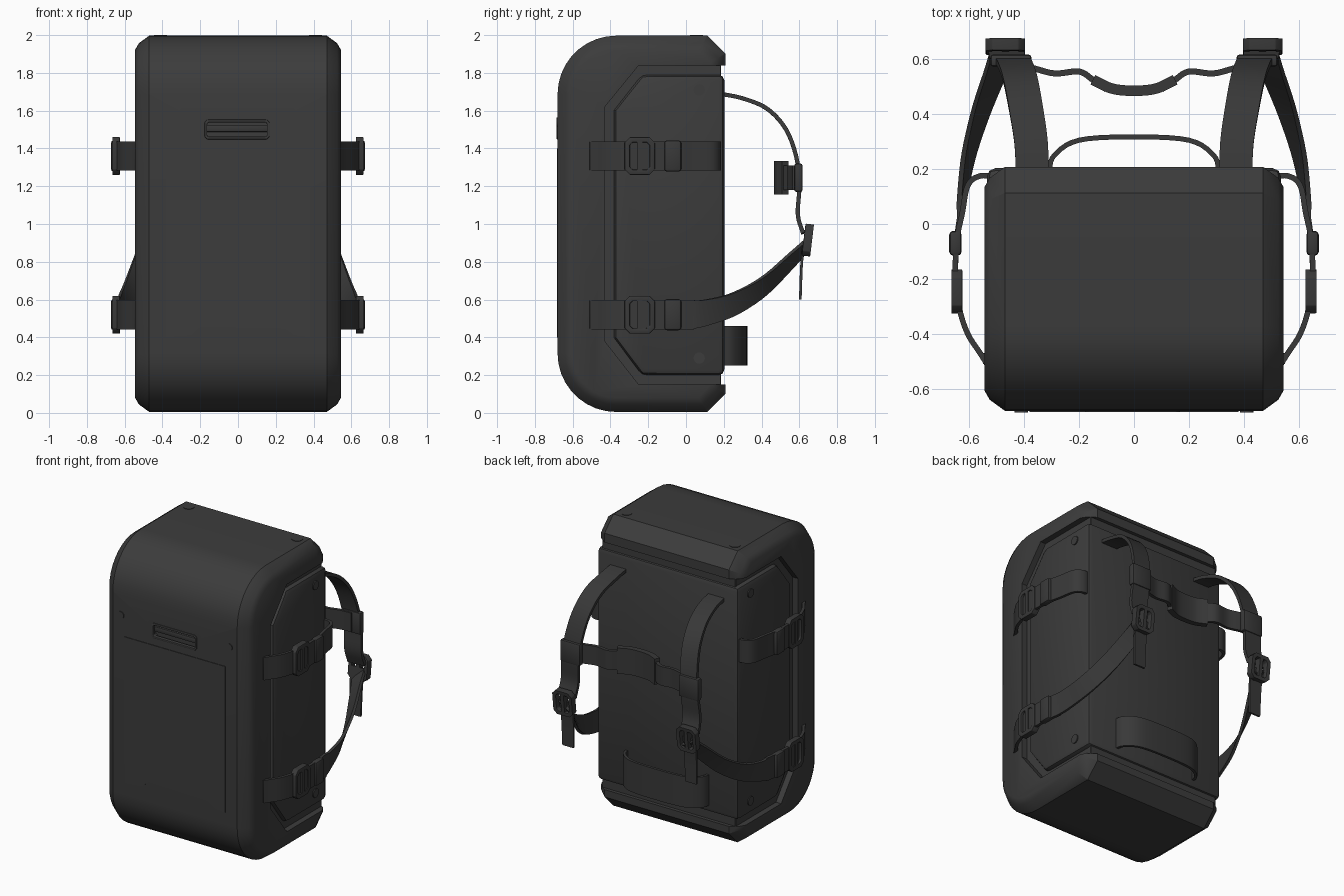
import bpy, bmesh, math
from mathutils import Vector as V

if "Cube" in bpy.data.objects:
    bpy.data.objects.remove(bpy.data.objects["Cube"])

charcoal = bpy.data.materials.new("charcoal fabric")
charcoal.diffuse_color = (0.045, 0.045, 0.045, 1)
charcoal.use_nodes = True
charcoal.node_tree.nodes["Principled BSDF"].inputs["Base Color"].default_value = charcoal.diffuse_color
webbing = bpy.data.materials.new("dark webbing")
webbing.diffuse_color = (0.04, 0.04, 0.04, 1)
webbing.use_nodes = True
webbing.node_tree.nodes["Principled BSDF"].inputs["Base Color"].default_value = webbing.diffuse_color


def finish(name, bm, mat, bevel=0, smooth=True):
    bmesh.ops.recalc_face_normals(bm, faces=bm.faces)
    me = bpy.data.meshes.new(name)
    bm.to_mesh(me)
    bm.free()
    ob = bpy.data.objects.new(name, me)
    bpy.context.collection.objects.link(ob)
    me.materials.append(mat)
    bpy.ops.object.select_all(action='DESELECT')
    ob.select_set(True)
    bpy.context.view_layer.objects.active = ob
    if bevel:
        m = ob.modifiers.new("bevel", 'BEVEL')
        m.width, m.segments, m.angle_limit = bevel, 2, math.radians(40)
        bpy.ops.object.modifier_apply(modifier="bevel")
    if smooth:
        bpy.ops.object.shade_smooth_by_angle(angle=math.radians(32))
    return ob


def loft(name, rings, mat, caps=True, bevel=0):
    """Skin a list of equal-length closed rings of points."""
    bm = bmesh.new()
    rv = [[bm.verts.new(p) for p in r] for r in rings]
    n = len(rv[0])
    for a, b in zip(rv, rv[1:]):
        for i in range(n):
            bm.faces.new((a[i], a[(i + 1) % n], b[(i + 1) % n], b[i]))
    if caps:
        bm.faces.new(rv[0])
        bm.faces.new(rv[-1])
    return finish(name, bm, mat, bevel)


def box(name, c, size, mat, bevel=0.01):
    x, y, z = (s / 2 for s in size)
    rect = [(-x, -y), (x, -y), (x, y), (-x, y)]
    return loft(name, [[V(c) + V((a, b, h)) for a, b in rect] for h in (-z, z)], mat, bevel=bevel)


def ribbon(name, pts, w0, w1, thick, mat, sub=5):
    """Flat strap along a smooth path; half-width vector blends from w0 to w1."""
    p = [V(q) for q in pts]
    p = [2 * p[0] - p[1]] + p + [2 * p[-1] - p[-2]]
    path = []
    for a, b, c, d in zip(p, p[1:], p[2:], p[3:]):
        for k in range(sub):
            t = k / sub
            path.append(0.5 * (2 * b + (c - a) * t + (2 * a - 5 * b + 4 * c - d) * t**2
                               + (3 * b - a - 3 * c + d) * t**3))
    path.append(p[-2])
    rings, last = [], len(path) - 1
    for i, q in enumerate(path):
        tan = (path[min(i + 1, last)] - path[max(i - 1, 0)]).normalized()
        w = V(w0).lerp(V(w1), i / last)
        size = w.length
        w = (w - tan * w.dot(tan)).normalized() * size
        n = tan.cross(w).normalized() * thick / 2
        rings.append([q + w + n, q + w - n, q - w - n, q - w + n])
    return loft(name, rings, mat)


def buckle(name, c, u, v, a, b, depth, rim, mat, bar=True):
    """Corner-cut frame in the plane of u and v, with a cross bar along v."""
    c, u, v = V(c), V(u).normalized(), V(v).normalized()
    n = u.cross(v) * depth / 2

    def ring(a, b, k, off):
        return [c + u * x + v * y + off for x, y in (
            (a, b - k), (a - k, b), (k - a, b), (-a, b - k),
            (-a, k - b), (k - a, -b), (a - k, -b), (a, k - b))]
    o0, o1 = ring(a, b, rim, -n), ring(a, b, rim, n)
    i0, i1 = (ring(a - rim, b - rim, rim / 2, s) for s in (-n, n))
    loft(name, [o0, o1, i1, i0, o0], mat, caps=False, bevel=0.004)
    if bar:
        r = rim * 0.5
        sq = [u * r + n, n - u * r, -n - u * r, u * r - n]
        loft(name + "_bar", [[c + v * s + q for q in sq] for s in (-b + rim / 2, b - rim / 2)], mat)


def disc(name, c, axis, r, depth, mat):
    a = V(axis)
    u = a.orthogonal().normalized()
    w = a.cross(u)
    circle = [(u * math.cos(t * math.pi / 8) + w * math.sin(t * math.pi / 8)) for t in range(16)]
    loft(name, [[V(c) + q * r + a * s * depth / 2 for q in circle] for s in (-1, 1)], mat)


def cut(ob, cutter):
    m = ob.modifiers.new("cut", 'BOOLEAN')
    m.operation, m.solver, m.object = 'DIFFERENCE', 'EXACT', cutter
    bpy.ops.object.select_all(action='DESELECT')
    bpy.context.view_layer.objects.active = ob
    ob.select_set(True)
    bpy.ops.object.modifier_apply(modifier="cut")
    bpy.data.objects.remove(cutter)


# Hard shell: side profile with rounded front, chamfered back and rims
def profile(d):
    R, y0, y1, z0, z1, k = 0.31, -0.68 + d, 0.208 - d, 0.005 + d, 1.997 - d, 0.095 - d * 0.4
    r = R - d
    pts = [(y1, z0 + k), (y1, z1 - k), (y1 - k, z1)]
    for cz, start in ((z1 - r, 90), (z0 + r, 180)):
        for i in range(10):
            t = math.radians(start + i * 10)
            pts.append((y0 + r + r * math.cos(t), cz + r * math.sin(t)))
    return pts + [(y1 - k, z0)]


rims = ((-0.545, 0.075), (-0.525, 0.04), (-0.47, 0), (0.47, 0), (0.525, 0.04), (0.545, 0.075))
shell = loft("shell", [[(x, y, z) for y, z in profile(d)] for x, d in rims], charcoal)


# Recess for the side panels and back panel, then the inner panel block itself
def panel(g, back):
    return [(back, 0.15 + g), (-0.25 + g / 3, 0.15 + g), (-0.43 + g, 0.38 + g / 3),
            (-0.43 + g, 1.62 - g / 3), (-0.25 + g / 3, 1.84 - g), (back, 1.84 - g)]


for s in (1, -1):
    cut(shell, loft("side_cutter", [[(s * x, y, z) for y, z in panel(0, 0.4)] for x in (0.505, 0.7)], charcoal))
cut(shell, box("back_cutter", (0, 0.285, 0.995), (1.4, 0.2, 1.69), charcoal, 0))

# Front grab slot
slot = [(0.165, 1.475), (0.165, 1.525), (0.14, 1.55), (-0.15, 1.55), (-0.175, 1.525),
        (-0.175, 1.475), (-0.15, 1.45), (0.14, 1.45)]
cut(shell, loft("slot_cutter", [[(x, y, z) for x, z in slot] for y in (-0.8, -0.645)], charcoal))
bpy.ops.object.shade_smooth_by_angle(angle=math.radians(32))
buckle("slot_rim", (-0.005, -0.672, 1.5), (1, 0, 0), (0, 0, 1), 0.172, 0.052, 0.026, 0.014, charcoal, False)
box("slot_handle", (-0.005, -0.655, 1.505), (0.33, 0.025, 0.035), webbing, 0.006)
loft("inner_panels", [[(x, y, z) for y, z in panel(0.05, 0.203)] for x in (-0.535, 0.535)],
     charcoal, bevel=0.03)

# Thin front cover plate with stepped lower edge
cover = [(-0.38, 1.40), (-0.38, 0.40), (-0.25, 0.41), (-0.2, 0.455), (0.25, 0.445), (0.3, 0.41),
         (0.38, 0.40), (0.38, 1.40)]
loft("front_cover", [[(x, y, z) for x, z in cover] for y in (-0.675, -0.684)], charcoal)

# Bottom grab loop on the back
ribbon("back_grab_loop", [(-0.31, 0.19, 0.355), (-0.29, 0.25, 0.355), (-0.2, 0.305, 0.355),
                          (0, 0.317, 0.355), (0.2, 0.305, 0.355), (0.29, 0.25, 0.355),
                          (0.31, 0.19, 0.355)], (0, 0, 0.105), (0, 0, 0.105), 0.018, webbing)

for s, side in ((1, "right"), (-1, "left")):
    # Studs on lid, front and sides
    disc(side + "_lid_stud", (s * 0.41, 0.055, 1.995), (0, 0, 1), 0.035, 0.01, charcoal)
    disc(side + "_front_stud", (s * 0.41, -0.68, 1.54), (0, 1, 0), 0.025, 0.012, charcoal)
    for z in (0.29, 1.71):
        disc(side + "_side_stud", (s * 0.535, 0.07, z), (1, 0, 0), 0.03, 0.014, charcoal)

    # Side compression straps with buckles; the lower one runs on to the shoulder strap
    up = (0, 0, 0.078)
    front_run = [(0.645, -0.06), (0.65, -0.2), (0.635, -0.31), (0.605, -0.4), (0.56, -0.47), (0.535, -0.51)]
    back_run = [(0.5, 0.17), (0.56, 0.175), (0.605, 0.14), (0.625, 0.04)]
    ribbon(side + "_upper_side_strap", [(s * x, y, 1.36) for x, y in back_run + front_run], up, up, 0.02, webbing)
    ribbon(side + "_lower_side_strap", [(s * x, y, 0.52) for x, y in [(0.632, 0.04)] + front_run],
           up, up, 0.02, webbing)
    for z in (1.36, 0.52):
        buckle(side + "_side_buckle", (s * 0.645, -0.245, z), (0, 1, 0), (0, 0, 1), 0.08, 0.1, 0.04, 0.028, webbing)
        box(side + "_side_slider", (s * 0.65, -0.07, z), (0.045, 0.09, 0.165), webbing, 0.014)
        box(side + "_strap_anchor", (s * 0.54, -0.49, z), (0.02, 0.04, 0.156), webbing, 0.004)
    ribbon(side + "_lower_shoulder_strap",
           [(s * 0.47, 0.64, 0.89), (s * 0.5, 0.56, 0.81), (s * 0.555, 0.41, 0.67), (s * 0.6, 0.25, 0.575),
            (s * 0.625, 0.1, 0.53), (s * 0.635, 0.02, 0.52)], (s * 0.045, 0, 0.03), up, 0.018, webbing)

    # Shoulder strap, its ladder buckle and hanging tail
    ribbon(side + "_shoulder_strap",
           [(s * 0.37, 0.18, 1.69), (s * 0.375, 0.3, 1.665), (s * 0.395, 0.43, 1.61), (s * 0.415, 0.53, 1.5),
            (s * 0.435, 0.585, 1.35), (s * 0.45, 0.6, 1.2), (s * 0.46, 0.592, 1.05), (s * 0.465, 0.62, 0.95)],
           (0.06, 0, 0), (0.065, 0, 0), 0.022, webbing)
    buckle(side + "_shoulder_buckle", (s * 0.468, 0.645, 0.915), (1, 0, 0), (0, 0.12, 1),
           0.072, 0.085, 0.045, 0.025, webbing)
    ribbon(side + "_strap_tail", [(s * 0.465, 0.63, 0.92), (s * 0.465, 0.613, 0.8), (s * 0.465, 0.605, 0.6)],
           (0.05, 0, 0), (0.042, 0, 0), 0.014, webbing)

    # Chest strap half with its slider on the shoulder strap
    ribbon(side + "_chest_strap",
           [(s * 0.46, 0.575, 1.245), (s * 0.38, 0.57, 1.245), (s * 0.29, 0.548, 1.245), (s * 0.2, 0.555, 1.245),
            (s * 0.15, 0.525, 1.245), (s * 0.1, 0.49, 1.245)], (0, 0, 0.065), (0, 0, 0.065), 0.022, webbing)
    box(side + "_chest_slider", (s * 0.448, 0.595, 1.245), (0.15, 0.045, 0.15), webbing, 0.012)

# Chest clip
ribbon("chest_clip", [(-0.15, 0.525, 1.245), (-0.08, 0.493, 1.245), (0, 0.485, 1.245),
                      (0.08, 0.493, 1.245), (0.15, 0.525, 1.245)],
       (0, 0, 0.088), (0, 0, 0.088), 0.038, webbing)
